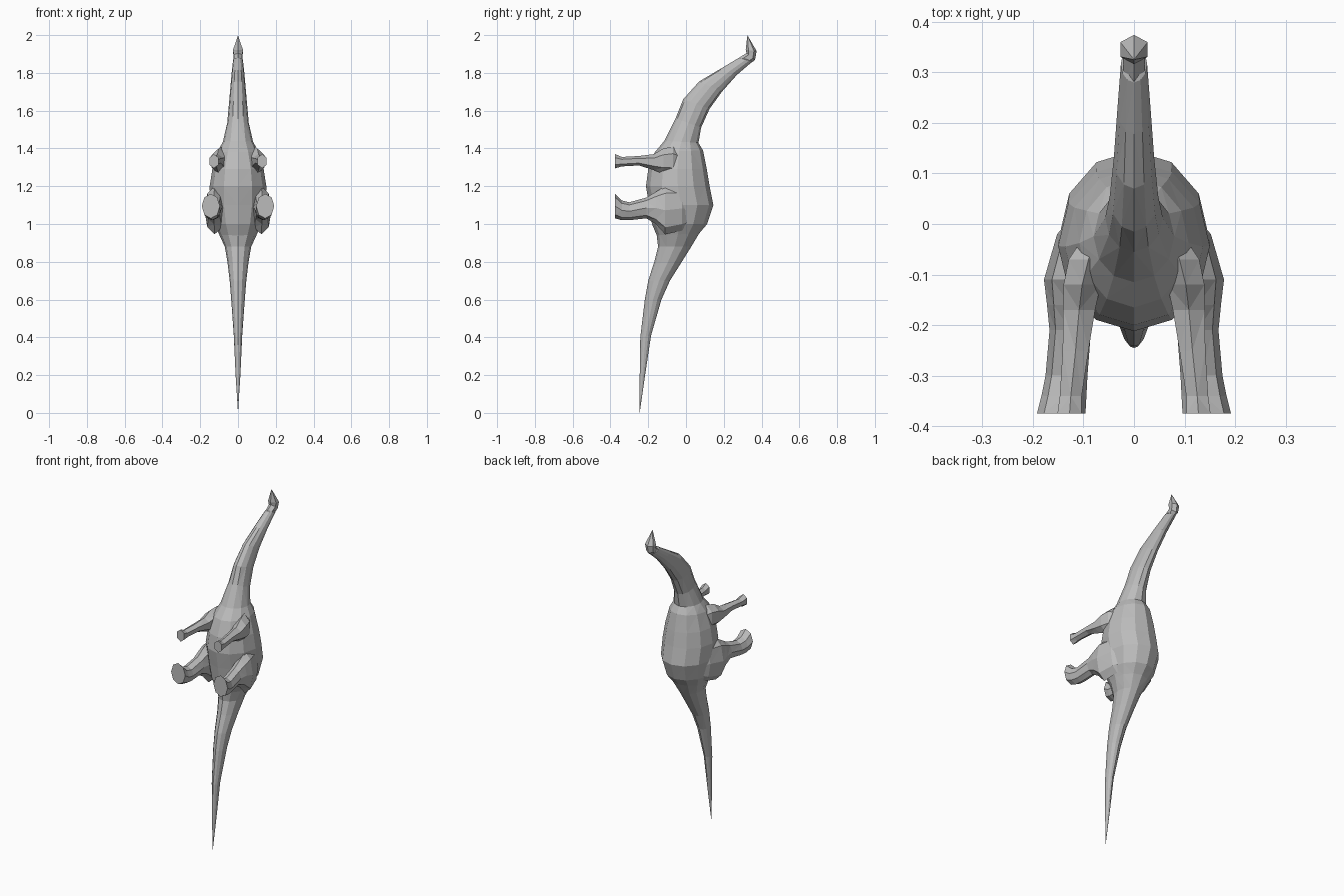
import bpy, bmesh, math
from mathutils import Vector

if "Cube" in bpy.data.objects:
    bpy.data.objects.remove(bpy.data.objects["Cube"])

skin = bpy.data.materials.new("grey skin")
skin.diffuse_color = (0.5, 0.5, 0.5, 1)
skin.use_nodes = True
skin.node_tree.nodes["Principled BSDF"].inputs["Base Color"].default_value = skin.diffuse_color


def loft(name, rings, sides, start=None, end=None, mirror=False):
    """Skin rings given as (centre, half axis a, half axis b); optional end points."""
    bm = bmesh.new()
    loops = []
    for c, a, b in rings:
        angles = [2 * math.pi * i / sides for i in range(sides)]
        loops.append([bm.verts.new(c + a * math.cos(t) + b * math.sin(t)) for t in angles])
    for lo, hi in zip(loops, loops[1:]):
        for i in range(sides):
            j = (i + 1) % sides
            bm.faces.new((lo[i], lo[j], hi[j], hi[i]))
    for loop, tip in ((loops[0], start), (loops[-1], end)):
        if tip is None:
            bm.faces.new(loop)
        else:
            v = bm.verts.new(tip)
            for i in range(sides):
                bm.faces.new((loop[i], loop[(i + 1) % sides], v))
    bmesh.ops.triangulate(bm, faces=[f for f in bm.faces if len(f.verts) == 4])
    bmesh.ops.recalc_face_normals(bm, faces=bm.faces)
    mesh = bpy.data.meshes.new(name)
    bm.to_mesh(mesh)
    bm.free()
    mesh.materials.append(skin)
    obj = bpy.data.objects.new(name, mesh)
    bpy.context.collection.objects.link(obj)
    if mirror:
        obj.modifiers.new("mirror", 'MIRROR')
    return obj


def spine_ring(by, bz, ky, kz, w):
    """Ring from a belly point, a back point and a half width."""
    belly, back = Vector((0, by, bz)), Vector((0, ky, kz))
    return (belly + back) / 2, (back - belly) / 2, Vector((w, 0, 0))


def leg_ring(y, z0, z1, x0, x1):
    """Ring across a leg at depth y, turned so that flats face sideways."""
    c = Vector(((x0 + x1) / 2, y, (z0 + z1) / 2))
    return c, Vector((0, 0, (z1 - z0) / 2)), Vector(((x1 - x0) / 2, 0, 0))


# Tail, trunk and neck as one skin: belly y, z, back y, z, half width
trunk = [
    (-.245, .20, -.215, .21, .013), (-.242, .40, -.185, .41, .022),
    (-.218, .60, -.130, .60, .036), (-.200, .70, -.085, .70, .044),
    (-.168, .80, -.022, .80, .056), (-.148, .88, .028, .88, .070),
    (-.155, .94, .070, .95, .100), (-.180, 1.0, .112, 1.0, .128),
    (-.195, 1.1, .145, 1.1, .148), (-.212, 1.2, .125, 1.2, .150),
    (-.200, 1.29, .110, 1.29, .136), (-.165, 1.38, .090, 1.39, .108),
    (-.115, 1.44, .066, 1.43, .080), (-.055, 1.56, .080, 1.51, .057),
    (-.015, 1.66, .125, 1.61, .048), (.070, 1.755, .190, 1.70, .040),
    (.180, 1.82, .270, 1.79, .033), (.280, 1.88, .352, 1.86, .026),
]
loft("body", [spine_ring(*r) for r in trunk], 12, start=(0, -.245, 0), end=(0, .33, 1.885))

# Pointed head, bent upward from the neck
head = [(.270, 1.873, .340, 1.85, .022), (.320, 1.905, .365, 1.868, .026),
        (.316, 1.922, .374, 1.915, .031)]
loft("head", [spine_ring(*r) for r in head], 6, end=(0, .325, 2.0))

# Hind legs: y, low z, high z, inner x, outer x
hind = [
    (.04, 1.0, 1.14, .05, .10), (-.02, .965, 1.20, .06, .152),
    (-.11, .945, 1.20, .07, .178), (-.16, 1.0, 1.17, .08, .172),
    (-.21, 1.03, 1.14, .085, .167), (-.30, 1.02, 1.115, .092, .175),
    (-.34, 1.02, 1.125, .094, .183), (-.375, 1.03, 1.16, .096, .192),
]
loft("hind_legs", [leg_ring(*r) for r in hind], 8, mirror=True)

# Front legs
front = [
    (-.02, 1.28, 1.38, .04, .10), (-.07, 1.26, 1.41, .045, .135),
    (-.12, 1.265, 1.40, .06, .145), (-.17, 1.285, 1.37, .072, .145),
    (-.25, 1.31, 1.36, .086, .145), (-.34, 1.305, 1.355, .10, .150),
    (-.375, 1.295, 1.37, .10, .155),
]
loft("front_legs", [leg_ring(*r) for r in front], 6, mirror=True)
